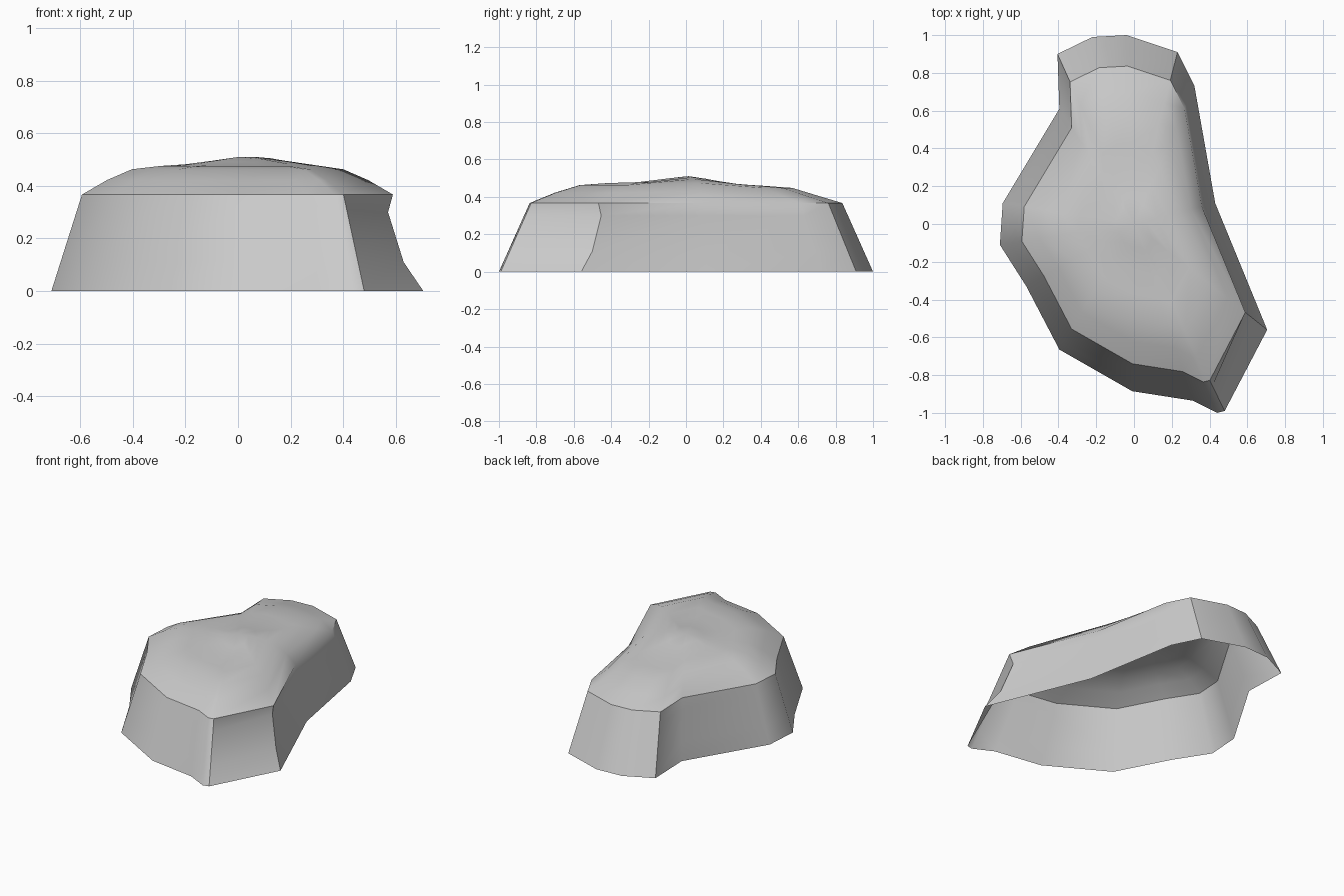
import bpy, bmesh, math

if "Cube" in bpy.data.objects:
    bpy.data.objects.remove(bpy.data.objects["Cube"])

# Base outline, counter-clockwise from the front corner
BASE = [(0.44, -1.0), (0.48, -0.99), (0.705, -0.56), (0.43, 0.11),
        (0.32, 0.73), (0.23, 0.91), (-0.04, 1.0), (-0.22, 0.99),
        (-0.405, 0.90), (-0.395, 0.61), (-0.695, 0.11), (-0.71, -0.11),
        (-0.57, -0.33), (-0.395, -0.665), (-0.01, -0.885), (0.31, -0.935)]
RIM_SCALE, RIM_Z = 0.836, 0.367
NOTCH = 2  # right-hand corner that is undercut


def cap_height(x, y, base):
    """Gentle cross ridge in the middle, slightly lower towards the back."""
    ridge = 0.036 * math.exp(-((x - 0.05) / 0.2) ** 2 - (y / 0.15) ** 2)
    back = 0.015 * max(0, min(1, (y - 0.15) / 0.25))
    return base + ridge - back


bm = bmesh.new()


def bridge(a, b):
    n = len(a)
    for i in range(n):
        j = (i + 1) % n
        bm.faces.new((a[i], a[j], b[j], b[i]))


# Sloping cliff walls, open underneath
rings = []
for z, notch in ((0, 1), (0.11, 0.94), (0.30, 0.935), (RIM_Z, 1)):
    s = 1 + (RIM_SCALE - 1) * z / RIM_Z
    rings.append([bm.verts.new((x * s * (notch if i == NOTCH else 1),
                                y * s * (notch if i == NOTCH else 1), z))
                  for i, (x, y) in enumerate(BASE)])

# Domed, uneven top
for t, h in ((0.84, 0.422), (0.68, 0.463), (0.5, 0.474), (0.34, 0.475), (0.17, 0.475)):
    s = RIM_SCALE * t
    rings.append([bm.verts.new((x * s, y * s, cap_height(x * s, y * s, h)))
                  for x, y in BASE])
for a, b in zip(rings, rings[1:]):
    bridge(a, b)
centre = bm.verts.new((0, 0, cap_height(0, 0, 0.476)))
last = rings[-1]
for i in range(len(last)):
    bm.faces.new((last[i], last[(i + 1) % len(last)], centre))

bmesh.ops.recalc_face_normals(bm, faces=bm.faces)
if centre.normal.z < 0:
    bmesh.ops.reverse_faces(bm, faces=bm.faces)
mesh = bpy.data.meshes.new("rock_plateau")
bm.to_mesh(mesh)
bm.free()
rock = bpy.data.objects.new("rock_plateau", mesh)
bpy.context.collection.objects.link(rock)

# Soft faces with a crisp rim
bpy.context.view_layer.objects.active = rock
rock.select_set(True)
bpy.ops.object.shade_smooth_by_angle(angle=math.radians(40))
